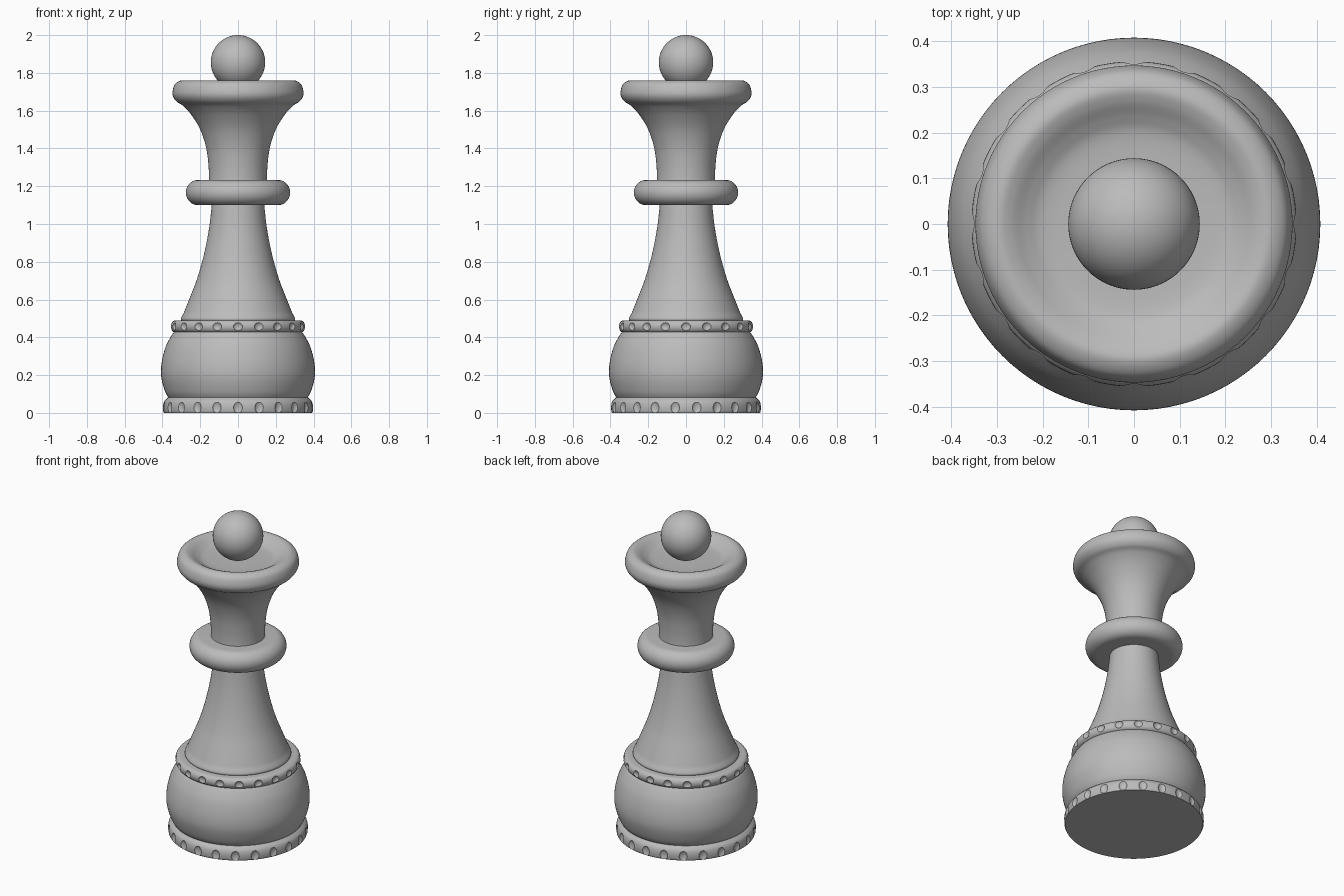
import bpy, bmesh, math
from mathutils import Vector, Matrix

if "Cube" in bpy.data.objects:
    bpy.data.objects.remove(bpy.data.objects["Cube"])

grey = bpy.data.materials.new("stone_grey")
grey.use_nodes = True
GREY = (0.5, 0.5, 0.5, 1)
grey.diffuse_color = GREY
grey.node_tree.nodes["Principled BSDF"].inputs["Base Color"].default_value = GREY


def finish(name, bm):
    mesh = bpy.data.meshes.new(name)
    bm.to_mesh(mesh)
    bm.free()
    mesh.materials.append(grey)
    obj = bpy.data.objects.new(name, mesh)
    bpy.context.collection.objects.link(obj)
    return obj


def smooth(obj):
    bpy.ops.object.select_all(action='DESELECT')
    obj.select_set(True)
    bpy.context.view_layer.objects.active = obj
    bpy.ops.object.shade_smooth_by_angle(angle=math.radians(35))


def spline(points, steps=6):
    """Smooth curve through (radius, height) points."""
    p = [Vector(q) for q in points]
    p = [2 * p[0] - p[1]] + p + [2 * p[-1] - p[-2]]
    curve = []
    for a, b, c, d in zip(p, p[1:], p[2:], p[3:]):
        for i in range(steps):
            t = i / steps
            curve.append(b + (c - a) * t / 2 + (2 * a - 5 * b + 4 * c - d) * t * t / 2
                         + (3 * b - a - 3 * c + d) * t ** 3 / 2)
    return curve + [p[-2]]


def lathe(name, profile, segments=96):
    """Turn a bottom-to-top profile around z and close both ends."""
    bm = bmesh.new()
    rings = []
    for r, z in profile:
        rings.append([bm.verts.new((r * math.cos(a), r * math.sin(a), z))
                      for a in (math.tau * i / segments for i in range(segments))])
    for low, high in zip(rings, rings[1:]):
        for i in range(segments):
            j = (i + 1) % segments
            bm.faces.new((low[i], low[j], high[j], high[i]))
    bm.faces.new(rings[0][::-1])
    bm.faces.new(rings[-1])
    return finish(name, bm)


def rounded(r_max, z_low, z_high, r_in, steps=12):
    """Disc profile with a half-ellipse edge."""
    mid, half = (z_low + z_high) / 2, (z_high - z_low) / 2
    return [(r_in + (r_max - r_in) * math.cos(a), mid + half * math.sin(a))
            for a in (math.pi * (i / steps - 0.5) for i in range(steps + 1))]


def carve_notches(obj, count, radius, z, size):
    """Scoop evenly spaced oval notches out of a ring, one facing the front."""
    bm = bmesh.new()
    for i in range(count):
        turn = Matrix.Rotation(math.tau * i / count - math.pi / 2, 4, 'Z')
        place = turn @ Matrix.Translation((radius, 0, z)) @ Matrix.Diagonal((*size, 1))
        bmesh.ops.create_uvsphere(bm, u_segments=16, v_segments=12, radius=1, matrix=place)
    cutter = finish(obj.name + "_cutter", bm)
    cutter.hide_render = True
    mod = obj.modifiers.new("notches", 'BOOLEAN')
    mod.operation, mod.solver, mod.object = 'DIFFERENCE', 'EXACT', cutter
    bpy.context.view_layer.objects.active = obj
    bpy.ops.object.modifier_apply(modifier=mod.name)
    bpy.data.objects.remove(cutter)


# Notched foot ring
foot = lathe("foot_ring", [(0.392, 0)] + spline(
    [(0.396, 0.008), (0.397, 0.035), (0.39, 0.062), (0.37, 0.082)], 4))
carve_notches(foot, 22, 0.402, 0.028, (0.016, 0.025, 0.036))

# Bulging body
body = lathe("body", spline([(0.365, 0.075), (0.385, 0.11), (0.403, 0.17), (0.408, 0.22),
                             (0.402, 0.28), (0.383, 0.35), (0.355, 0.405), (0.333, 0.435)]))

# Notched collar
collar = lathe("collar", rounded(0.356, 0.425, 0.49, 0.33))
carve_notches(collar, 20, 0.361, 0.457, (0.018, 0.026, 0.026))

# Flared stem with a small lip at its foot
stem = lathe("stem", spline([(0.295, 0.48), (0.303, 0.497), (0.296, 0.515)], 4) +
             spline([(0.289, 0.525), (0.255, 0.61), (0.22, 0.70), (0.19, 0.80),
                     (0.167, 0.90), (0.15, 1.0), (0.137, 1.12)]))

# Rounded neck disc
disc = lathe("neck_disc", rounded(0.276, 1.1, 1.233, 0.212, 20))

# Crown with a rolled rim and dished top
crown = lathe("crown", spline([
    (0.158, 1.19), (0.154, 1.24), (0.157, 1.32), (0.17, 1.41), (0.2, 1.5), (0.245, 1.575),
    (0.29, 1.625), (0.325, 1.648), (0.344, 1.675), (0.346, 1.705), (0.332, 1.742),
    (0.3, 1.76), (0.27, 1.753), (0.235, 1.732), (0.2, 1.717), (0.14, 1.712), (0.03, 1.712)]))

# Ball finial
bm = bmesh.new()
bmesh.ops.create_uvsphere(bm, u_segments=64, v_segments=32, radius=0.144,
                          matrix=Matrix.Translation((0, 0, 1.856)))
ball = finish("ball_finial", bm)

for part in (foot, body, collar, stem, disc, crown, ball):
    smooth(part)
